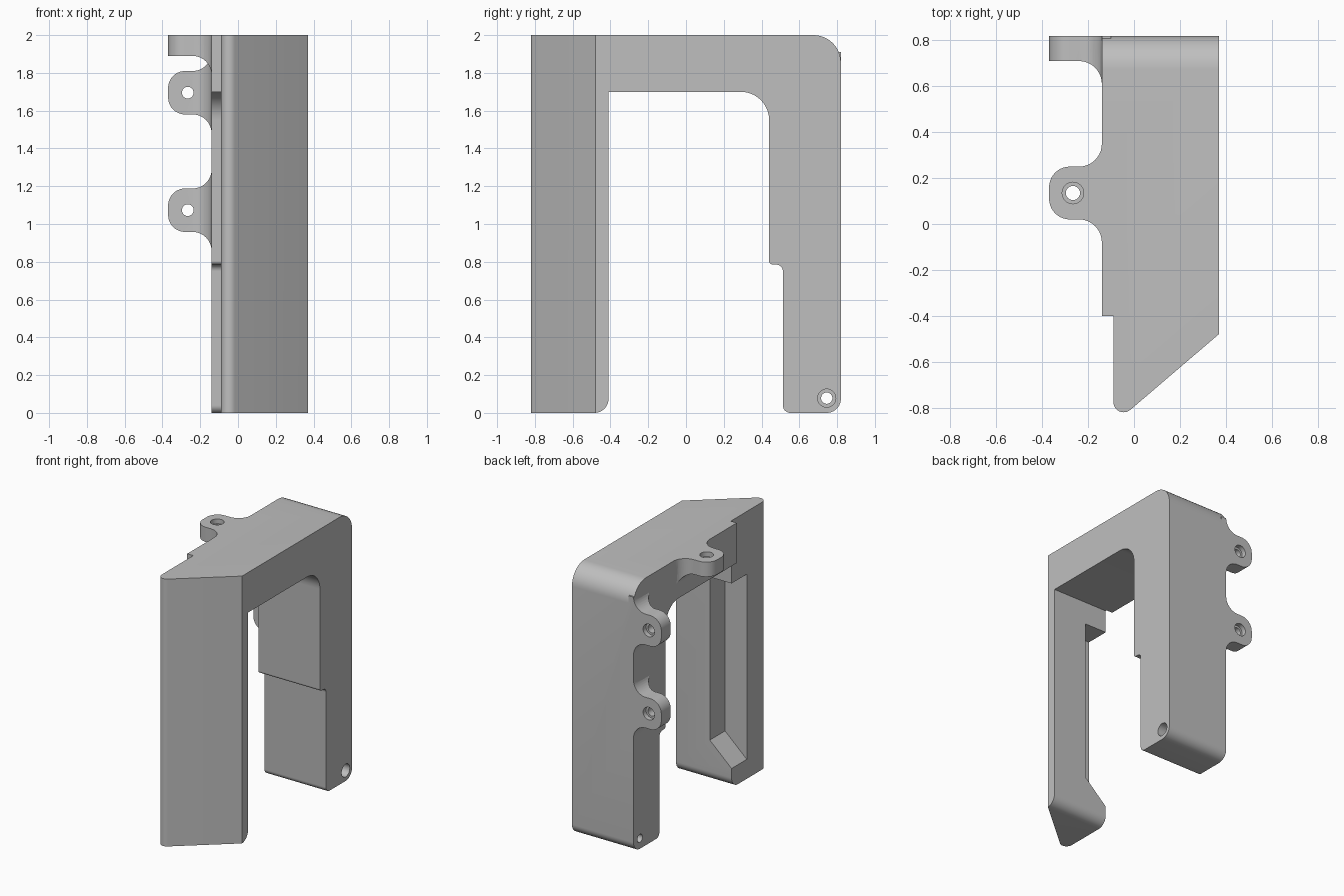
import bpy
import bmesh
import math
from mathutils import Vector

if "Cube" in bpy.data.objects:
    bpy.data.objects.remove(bpy.data.objects["Cube"], do_unlink=True)

grey = bpy.data.materials.new("plain grey")
grey.use_nodes = True
COLOUR = (0.52, 0.52, 0.52, 1)
grey.diffuse_color = COLOUR
grey.node_tree.nodes["Principled BSDF"].inputs["Base Color"].default_value = COLOUR


def rounded(corners, steps=10):
    """Outline from (u, v, radius) corners, each filleted by its radius."""
    out = []
    for i, (u, v, r) in enumerate(corners):
        p = Vector((u, v))
        if r == 0:
            out.append(p)
            continue
        a = (Vector(corners[i - 1][:2]) - p).normalized()
        b = (Vector(corners[(i + 1) % len(corners)][:2]) - p).normalized()
        half = a.angle(b) / 2
        centre = p + (a + b).normalized() * (r / math.sin(half))
        start = p + a * (r / math.tan(half)) - centre
        end = p + b * (r / math.tan(half)) - centre
        sweep = start.angle(end)
        for k in range(steps + 1):
            t = k / steps
            out.append(centre + (start * math.sin((1 - t) * sweep)
                                 + end * math.sin(t * sweep)) / math.sin(sweep))
    return out


def prism(name, outline, axis, low, high):
    """Extrude an outline along the X, Y or Z axis."""
    place = {"X": lambda u, v, d: (d, u, v),
             "Y": lambda u, v, d: (u, d, v),
             "Z": lambda u, v, d: (u, v, d)}[axis]
    bm = bmesh.new()
    rings = [[bm.verts.new(place(p[0], p[1], d)) for p in outline] for d in (low, high)]
    for ring in rings:
        bm.faces.new(ring)
    n = len(outline)
    for i in range(n):
        j = (i + 1) % n
        bm.faces.new((rings[0][i], rings[0][j], rings[1][j], rings[1][i]))
    bmesh.ops.recalc_face_normals(bm, faces=bm.faces)
    mesh = bpy.data.meshes.new(name)
    bm.to_mesh(mesh)
    bm.free()
    mesh.materials.append(grey)
    obj = bpy.data.objects.new(name, mesh)
    bpy.context.collection.objects.link(obj)
    return obj


def rod(u, v, r, axis, low, high):
    ring = [(u + r * math.cos(k * math.tau / 32), v + r * math.sin(k * math.tau / 32))
            for k in range(32)]
    return prism("hole_cutter", ring, axis, low, high)


def combine(obj, other, operation):
    """Apply a boolean and discard the helper."""
    mod = obj.modifiers.new("boolean", "BOOLEAN")
    mod.operation = operation
    mod.solver = "EXACT"
    mod.object = other
    bpy.context.view_layer.update()
    graph = bpy.context.evaluated_depsgraph_get()
    mesh = bpy.data.meshes.new_from_object(obj.evaluated_get(graph))
    obj.modifiers.remove(mod)
    obj.data = mesh
    bpy.data.objects.remove(other, do_unlink=True)


# Arch-shaped body: side profile trimmed by the plan outline
side = rounded([
    (-0.9, 0, 0), (-0.41, 0, 0.075), (-0.41, 1.7, 0), (0.44, 1.7, 0.15),
    (0.44, 0.785, 0.02), (0.513, 0.785, 0.035), (0.513, 0, 0.04),
    (0.82, 0, 0.075), (0.82, 2, 0.145), (-0.9, 2, 0)])
plan = rounded([
    (-0.14, 0.9, 0), (-0.14, -0.4, 0), (-0.09, -0.4, 0),
    (-0.09, -0.873, 0.045), (0.37, -0.48, 0), (0.37, 0.9, 0)])
bracket = prism("bracket", side, "X", -0.3, 0.5)
combine(bracket, prism("plan_trim", plan, "Z", -0.1, 2.1), "INTERSECT")

# Corner pocket in the front leg, with a sloped floor
pocket = [(0.09, 0.31), (0.09, 1.53), (-0.2, 1.53), (-0.2, 0.045)]
combine(bracket, prism("pocket_cutter", pocket, "Y", -0.59, -0.35), "DIFFERENCE")

# Stepped hole at the foot of the rear leg
combine(bracket, rod(0.745, 0.078, 0.03, "X", -0.3, 0.5), "DIFFERENCE")
combine(bracket, rod(0.745, 0.078, 0.048, "X", 0.1, 0.5), "DIFFERENCE")


def tab(name, centre, axis, outer):
    """Screw tab with flared root, curved gusset and counterbored hole."""
    w, wall, tip, flare = 0.115, -0.14, -0.37, 0.1
    lo, hi = centre - w, centre + w
    outline = rounded([
        (-0.1, lo - flare, 0), (wall, lo - flare, 0), (wall, lo, flare * 0.999),
        (tip, lo, 0.09), (tip, hi, 0.09), (wall, hi, flare * 0.999),
        (wall, hi + flare, 0), (-0.1, hi + flare, 0)])
    obj = prism(name, outline, axis, outer - 0.21, outer)
    inner = outer - 0.11
    gusset = rounded([
        (-0.5, inner, 0), (wall, inner, flare), (wall, inner - 0.2, 0), (-0.5, inner - 0.2, 0)])
    cross = "Z" if axis == "Y" else "Y"
    combine(obj, prism("gusset_cutter", gusset, cross, lo - 0.2, hi + 0.2), "DIFFERENCE")
    combine(obj, rod(-0.266, centre, 0.031, axis, outer - 0.3, outer + 0.1), "DIFFERENCE")
    combine(obj, rod(-0.266, centre, 0.047, axis, outer - 0.035, outer + 0.1), "DIFFERENCE")
    return obj


# One tab on top, two on the back
for part in (tab("top_tab", 0.135, "Z", 2.0),
             tab("upper_rear_tab", 1.695, "Y", 0.82),
             tab("lower_rear_tab", 1.073, "Y", 0.82)):
    combine(bracket, part, "UNION")

# Smooth fillets, crisp edges
bpy.ops.object.select_all(action="DESELECT")
bracket.select_set(True)
bpy.context.view_layer.objects.active = bracket
bpy.ops.object.shade_smooth_by_angle(angle=math.radians(25))
